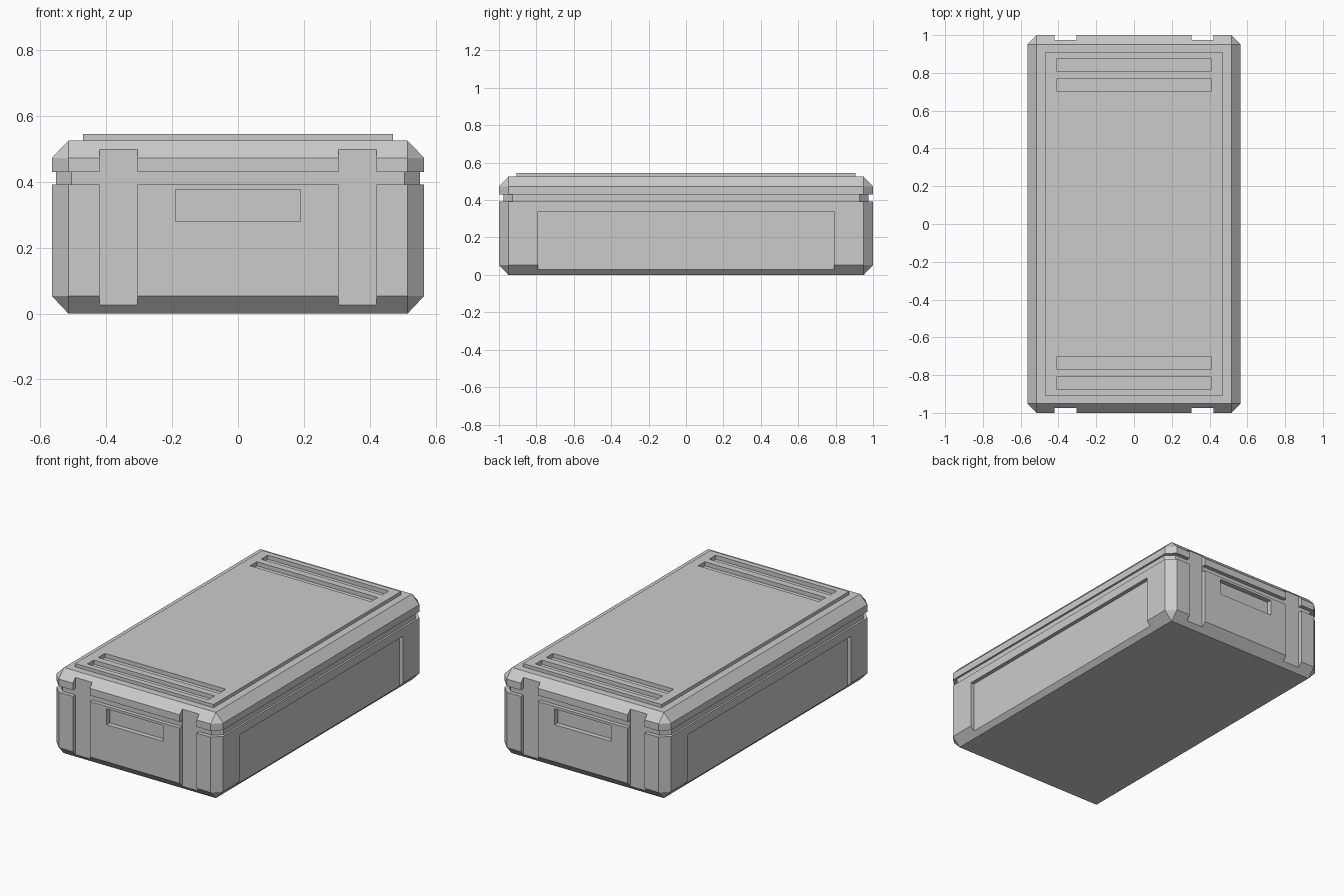
import bpy, bmesh
from mathutils import Matrix, Vector

if "Cube" in bpy.data.objects:
    bpy.data.objects.remove(bpy.data.objects["Cube"])


def make_object(name, bm):
    bmesh.ops.recalc_face_normals(bm, faces=bm.faces)
    mesh = bpy.data.meshes.new(name)
    bm.to_mesh(mesh)
    bm.free()
    obj = bpy.data.objects.new(name, mesh)
    bpy.context.collection.objects.link(obj)
    return obj


def ring(bm, x, y, z, c):
    # rectangle with corners cut by c
    pts = []
    for sx, sy in ((1, 1), (-1, 1), (-1, -1), (1, -1)):
        pair = [(sx * x, sy * (y - c), z), (sx * (x - c), sy * y, z)]
        pts += pair if sx * sy > 0 else pair[::-1]
    return [bm.verts.new(p) for p in pts]


def box(bm, lo, hi):
    lo, hi = Vector(lo), Vector(hi)
    m = Matrix.Translation((lo + hi) / 2) @ Matrix.Diagonal((*(hi - lo), 1))
    bmesh.ops.create_cube(bm, size=1, matrix=m)


# case shell: half width, half length, height, corner cut
sections = [
    (0.515, 0.95, 0.0, 0),        # base
    (0.565, 1.0, 0.053, 0.05),
    (0.565, 1.0, 0.392, 0.05),
    (0.553, 0.976, 0.392, 0.048),  # seam groove
    (0.553, 0.976, 0.43, 0.048),
    (0.565, 1.0, 0.43, 0.05),     # lid
    (0.565, 1.0, 0.473, 0.05),
    (0.515, 0.95, 0.525, 0),
    (0.47, 0.907, 0.525, 0),      # raised lid plate
    (0.47, 0.907, 0.545, 0),
]
bm = bmesh.new()
rings = [ring(bm, *s) for s in sections]
for a, b in zip(rings, rings[1:]):
    for i in range(8):
        j = (i + 1) % 8
        bm.faces.new((a[i], a[j], b[j], b[i]))
bm.faces.new(rings[0])
bm.faces.new(rings[-1])
bmesh.ops.remove_doubles(bm, verts=bm.verts, dist=1e-5)
case = make_object("storage_case", bm)

# recess cutters
bm = bmesh.new()
for s in (-1, 1):
    def y_box(x0, x1, y0, y1, z0, z1):
        box(bm, (x0, min(s * y0, s * y1), z0), (x1, max(s * y0, s * y1), z1))
    # latch channels on both ends
    for x0, x1 in ((-0.42, -0.305), (0.305, 0.42)):
        y_box(x0, x1, 0.975, 1.1, 0.01, 0.51)
    # hand grip
    y_box(-0.19, 0.19, 0.97, 1.1, 0.28, 0.377)
    # lid slots
    y_box(-0.41, 0.41, 0.81, 0.873, 0.52, 0.6)
    y_box(-0.41, 0.41, 0.703, 0.768, 0.52, 0.6)
    # long side panels
    xs = sorted((s * 0.541, s * 0.7))
    box(bm, (xs[0], -0.79, 0.01), (xs[1], 0.79, 0.34))
cutter = make_object("recess_cutter", bm)
cutter.hide_render = True

mod = case.modifiers.new("recesses", "BOOLEAN")
mod.operation = "DIFFERENCE"
mod.solver = "EXACT"
mod.object = cutter
bpy.context.view_layer.objects.active = case
case.select_set(True)
bpy.ops.object.modifier_apply(modifier=mod.name)
bpy.data.objects.remove(cutter)
